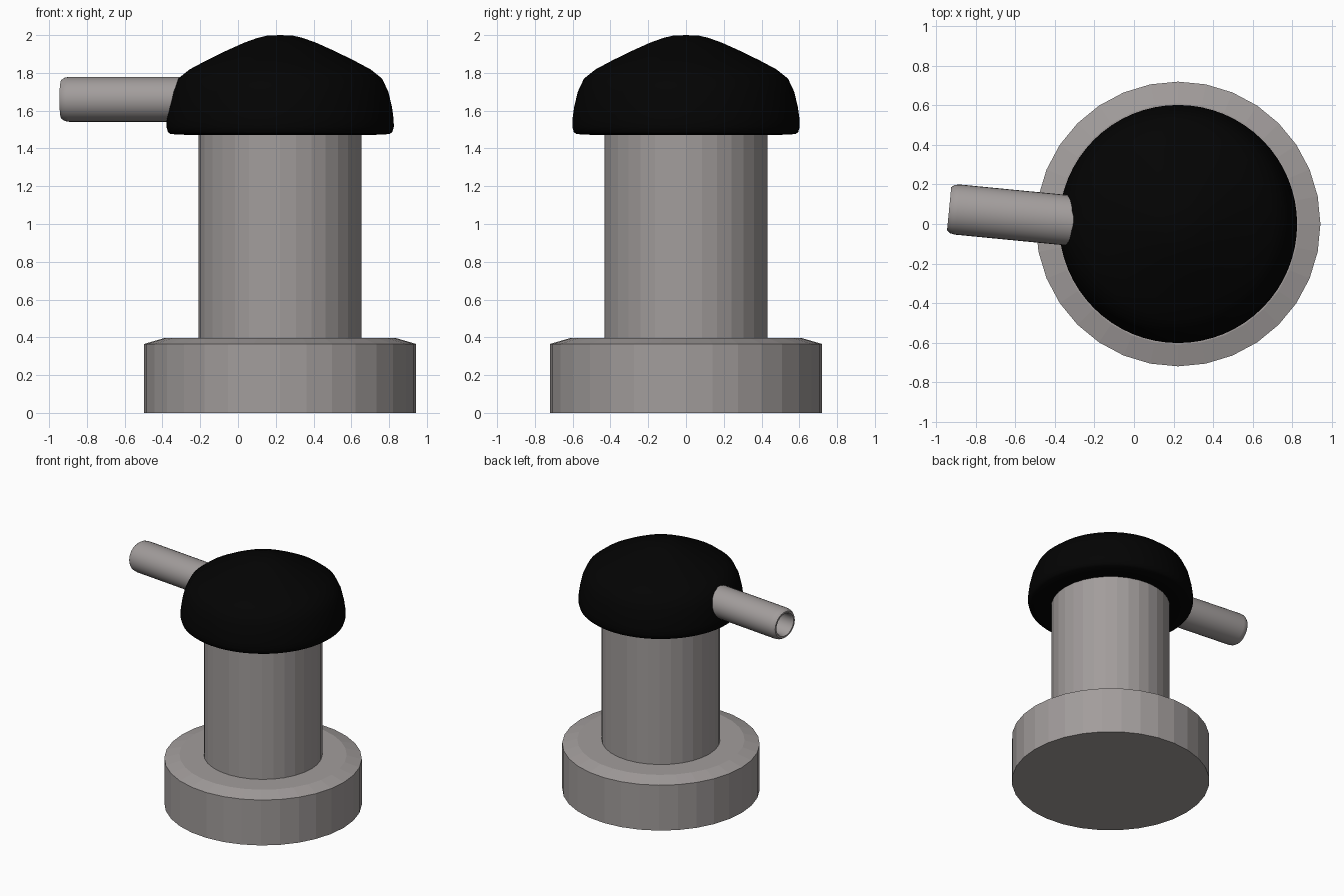
import bpy, math
from mathutils import Matrix, Vector

if "Cube" in bpy.data.objects:
    bpy.data.objects.remove(bpy.data.objects["Cube"])

CX = 0.223  # axis of the standing body


def lathe(name, profile, sides, matrix, material, smooth_angle=None):
    """Revolve a (radius, height) profile; zero radius makes a pole."""
    verts, faces, rings = [], [], []
    for r, z in profile:
        count = sides if r > 0 else 1
        start = len(verts)
        for i in range(count):
            a = 2 * math.pi * i / sides
            verts.append((r * math.cos(a), r * math.sin(a), z))
        rings.append([start + i % count for i in range(sides)])
    for low, high in zip(rings, rings[1:]):
        for i in range(sides):
            j = (i + 1) % sides
            loop = list(dict.fromkeys((low[i], low[j], high[j], high[i])))
            faces.append(loop)
    mesh = bpy.data.meshes.new(name)
    mesh.from_pydata(verts, [], faces)
    mesh.materials.append(material)
    obj = bpy.data.objects.new(name, mesh)
    bpy.context.collection.objects.link(obj)
    obj.matrix_world = matrix
    if smooth_angle:
        bpy.ops.object.select_all(action='DESELECT')
        obj.select_set(True)
        bpy.context.view_layer.objects.active = obj
        bpy.ops.object.shade_smooth_by_angle(angle=math.radians(smooth_angle))
    return obj


def colour(name, rgb):
    mat = bpy.data.materials.new(name)
    mat.diffuse_color = (*rgb, 1)
    mat.use_nodes = True
    mat.node_tree.nodes["Principled BSDF"].inputs["Base Color"].default_value = mat.diffuse_color
    return mat


grey = colour("warm_grey", (0.36, 0.335, 0.33))
black = colour("black", (0.001, 0.001, 0.001))
upright = Matrix.Translation((CX, 0, 0))

# Wide foot with a shallow chamfer
lathe("base", [(0, 0), (0.72, 0), (0.72, 0.365), (0.61, 0.397), (0, 0.397)],
      32, upright, grey)

# Plain faceted column
lathe("column", [(0, 0.39), (0.432, 0.39), (0.432, 1.5), (0, 1.5)],
      32, upright, grey)

# Black mushroom cap
lathe("cap", [
    (0, 1.472), (0.50, 1.472), (0.58, 1.476), (0.594, 1.487), (0.602, 1.515),
    (0.601, 1.555), (0.592, 1.62), (0.573, 1.70), (0.54, 1.77), (0.48, 1.818),
    (0.39, 1.866), (0.29, 1.915), (0.19, 1.96), (0.12, 1.985), (0.07, 1.997),
    (0, 2.0)], 64, upright, black, 50)

# Slightly oval hollow spout, turned a little to the back
axis = Vector((-1, 0.097, 0)).normalized()
up = Vector((0, 0, 1))
side = up.cross(axis) * 1.07
tip = Vector((-0.935, 0.077, 1.66))
length = 0.85
spout_matrix = Matrix((side, up, axis)).transposed().to_4x4()
spout_matrix.translation = tip - axis * length
lathe("spout", [
    (0, 0), (0.119, 0), (0.119, length - 0.042), (0.115, length - 0.018),
    (0.103, length), (0.09, length), (0.082, length - 0.015),
    (0.082, length - 0.55), (0, length - 0.55)], 32, spout_matrix, grey, 35)
